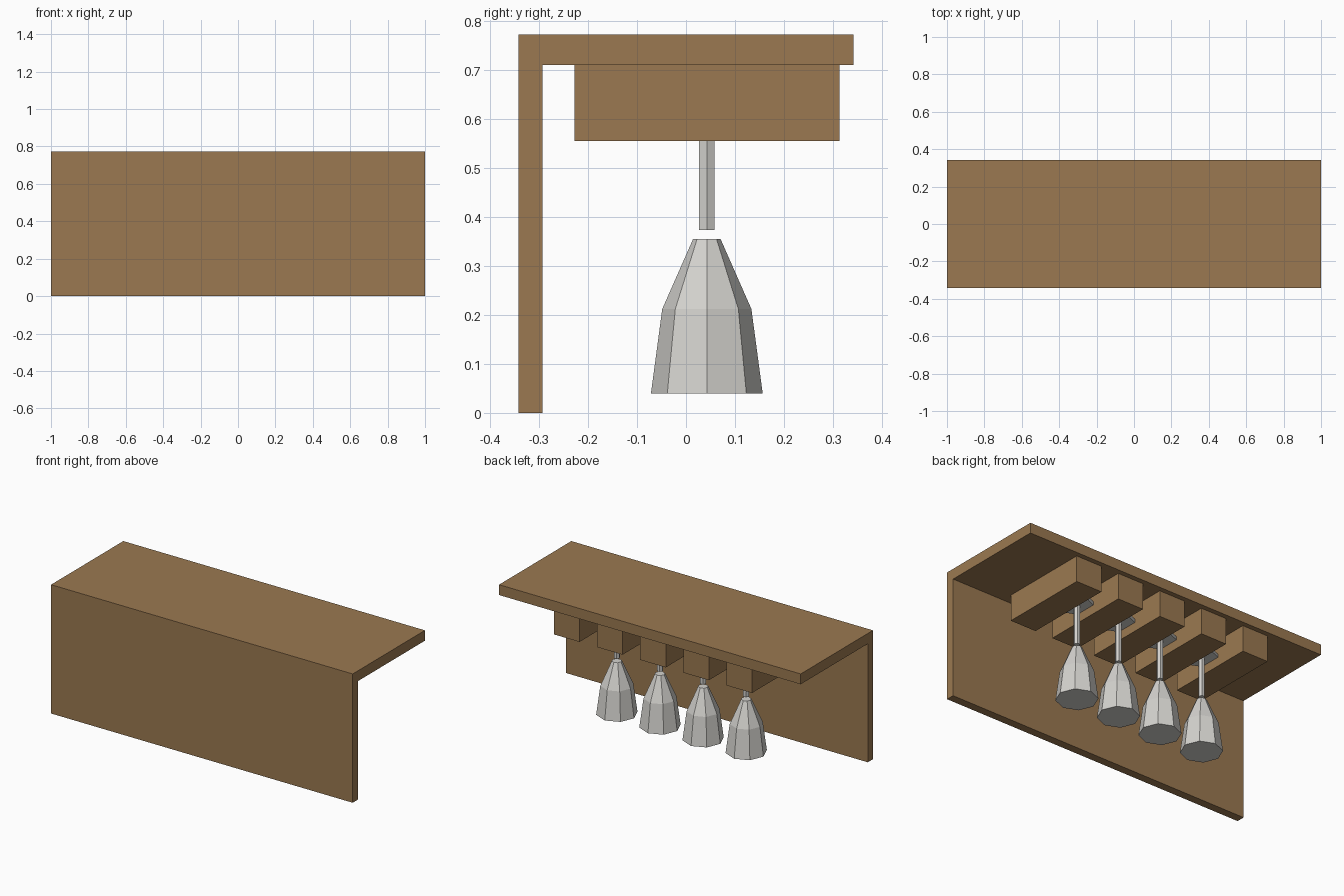
import bpy, bmesh, math

if "Cube" in bpy.data.objects:
    bpy.data.objects.remove(bpy.data.objects["Cube"])


def material(name, rgb):
    m = bpy.data.materials.new(name)
    m.diffuse_color = (*rgb, 1)
    m.use_nodes = True
    m.node_tree.nodes["Principled BSDF"].inputs["Base Color"].default_value = m.diffuse_color
    return m


wood = material("wood", (0.328, 0.191, 0.082))
glass = material("pale_glass", (0.66, 0.65, 0.62))


def finish(name, bm, mat):
    bmesh.ops.recalc_face_normals(bm, faces=bm.faces)
    mesh = bpy.data.meshes.new(name)
    bm.to_mesh(mesh)
    bm.free()
    mesh.materials.append(mat)
    obj = bpy.data.objects.new(name, mesh)
    bpy.context.collection.objects.link(obj)
    return obj


def box(name, x, y, z, mat):
    bm = bmesh.new()
    bmesh.ops.create_cube(bm, size=1)
    for v in bm.verts:
        v.co = [lo + (c + 0.5) * (hi - lo) for c, (lo, hi) in zip(v.co, (x, y, z))]
    return finish(name, bm, mat)


def lathe(name, x, y, profile, sides, mat):
    """Closed faceted solid from (radius, height) pairs, first corner on +x."""
    bm = bmesh.new()
    rings = [[bm.verts.new((x + r * math.cos(math.tau * i / sides),
                            y + r * math.sin(math.tau * i / sides), z))
              for i in range(sides)] for r, z in profile]
    for a, b in zip(rings, rings[1:]):
        for i in range(sides):
            j = (i + 1) % sides
            bm.faces.new((a[i], a[j], b[j], b[i]))
    bm.faces.new(rings[0])
    bm.faces.new(rings[-1])
    return finish(name, bm, mat)


# Wall panel and shelf board
box("wall_panel", (-1, 1), (-0.342, -0.293), (0, 0.71), wood)
box("shelf_board", (-1, 1), (-0.342, 0.342), (0.71, 0.772), wood)

# Hanging rails
PITCH = 0.286
for i in range(5):
    x = (i - 2) * PITCH
    box(f"rail_{i + 1}", (x - 0.085, x + 0.085), (-0.228, 0.313), (0.555, 0.71), wood)

# Upside-down stemware hung between the rails
Y = 0.0425
for i in range(4):
    x = (i - 1.5) * PITCH
    lathe(f"glass_bowl_{i + 1}", x, Y, [(0.114, 0.04), (0.091, 0.212), (0.028, 0.355)], 8, glass)
    lathe(f"glass_stem_{i + 1}", x, Y, [(0.018, 0.373), (0.018, 0.615)], 6, glass)
    lathe(f"glass_foot_{i + 1}", x, Y, [(0.09, 0.608), (0.09, 0.628)], 8, glass)
